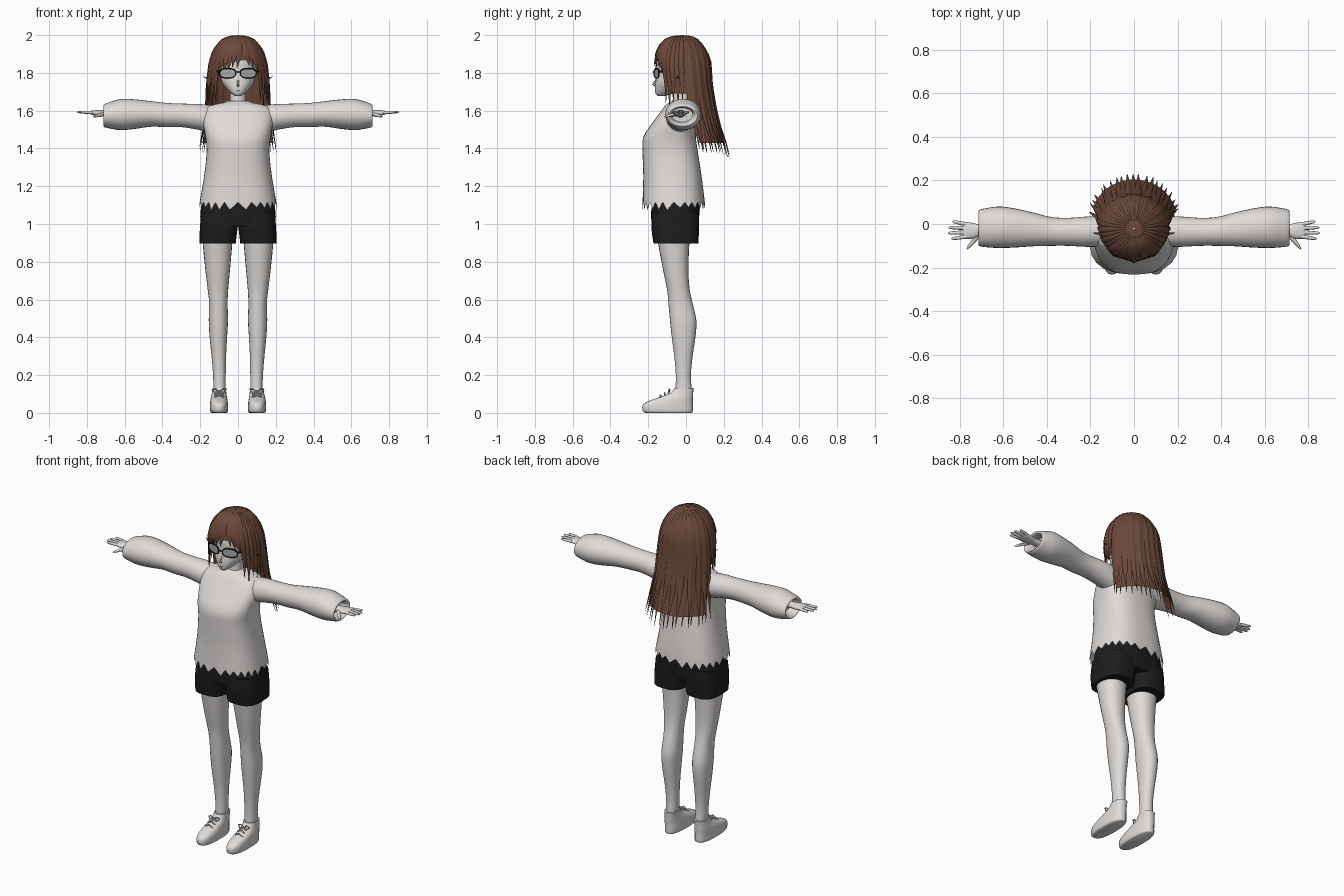
import bpy, bmesh, math, random
from mathutils import Vector

random.seed(4)
if "Cube" in bpy.data.objects:
    bpy.data.objects.remove(bpy.data.objects["Cube"])


def material(name, rgb):
    m = bpy.data.materials.new(name)
    m.use_nodes = True
    m.diffuse_color = (*rgb, 1)
    m.node_tree.nodes["Principled BSDF"].inputs["Base Color"].default_value = (*rgb, 1)
    return m


PALE = material("pale grey", (0.74, 0.71, 0.69))
BROWN = material("hair brown", (0.15, 0.066, 0.043))
BLACK = material("shorts black", (0.012, 0.012, 0.013))
FRAME = material("frame black", (0.008, 0.008, 0.008))
LENS = material("lens grey", (0.4, 0.4, 0.41))


def finish(name, bm, mat, mirror=False):
    bmesh.ops.recalc_face_normals(bm, faces=bm.faces)
    me = bpy.data.meshes.new(name)
    bm.to_mesh(me)
    bm.free()
    me.materials.append(mat)
    ob = bpy.data.objects.new(name, me)
    bpy.context.collection.objects.link(ob)
    bpy.ops.object.select_all(action="DESELECT")
    ob.select_set(True)
    bpy.context.view_layer.objects.active = ob
    bpy.ops.object.shade_smooth_by_angle(angle=math.radians(50))
    if mirror:
        ob.modifiers.new("Mirror", "MIRROR")
    return ob


def skin(bm, rings, caps=True, closed=True):
    """Join successive rings of points with quads."""
    vs = [[bm.verts.new(p) for p in r] for r in rings]
    n = len(vs[0])
    for a, b in zip(vs, vs[1:]):
        for i in range(n if closed else n - 1):
            j = (i + 1) % n
            bm.faces.new((a[i], a[j], b[j], b[i]))
    if caps:
        bm.faces.new(vs[0])
        bm.faces.new(vs[-1])


def resample(rows, k=3):
    """Smooth curve through rows of numbers."""
    out = []
    for i in range(len(rows) - 1):
        p = [rows[max(i - 1, 0)], rows[i], rows[i + 1], rows[min(i + 2, len(rows) - 1)]]
        for s in range(k):
            t = s / k
            out.append([0.5 * (2 * b + (c - a) * t + (2 * a - 5 * b + 4 * c - d) * t * t
                               + (3 * b - a - 3 * c + d) * t ** 3) for a, b, c, d in zip(*p)])
    return out + [list(rows[-1])]


def section_rings(rows, axis="z", n=24, power=2.2):
    """Rows are (station, low a, high a, low b, high b)."""
    rings = []
    for t, a0, a1, b0, b1 in resample(rows):
        ring = []
        for i in range(n):
            c, s = math.cos(math.tau * i / n), math.sin(math.tau * i / n)
            a = (a0 + a1) / 2 + (a1 - a0) / 2 * math.copysign(abs(c) ** (2 / power), c)
            b = (b0 + b1) / 2 + (b1 - b0) / 2 * math.copysign(abs(s) ** (2 / power), s)
            ring.append(Vector((a, b, t) if axis == "z" else (t, a, b)))
        rings.append(ring)
    return rings


def loft(name, rows, mat, mirror=False, **kw):
    bm = bmesh.new()
    skin(bm, section_rings(rows, **kw))
    return finish(name, bm, mat, mirror)


def sweep(bm, pts, sizes, side=(0, 1, 0), n=6):
    """Tapered strand along points; sizes are (half width, half thickness)."""
    pts = [Vector(p) for p in pts]
    rings = []
    for i, p in enumerate(pts):
        tan = (pts[min(i + 1, len(pts) - 1)] - pts[max(i - 1, 0)]).normalized()
        u = Vector(side)
        u = (u - tan * u.dot(tan)).normalized()
        v = tan.cross(u)
        w, h = sizes[i] if isinstance(sizes, list) else sizes
        rings.append([p + u * w * math.cos(math.tau * k / n) + v * h * math.sin(math.tau * k / n)
                      for k in range(n)])
    skin(bm, rings)


def sym(rows):
    """Expand (z, half width, y0, y1) rows."""
    return [(z, -w, w, a, b) for z, w, a, b in rows]


# Legs and shoes
loft("leg", [(.06, .068, .128, -.05, .028), (.12, .066, .13, -.055, .03), (.2, .065, .132, -.054, .026),
             (.3, .063, .14, -.062, .035), (.4, .058, .15, -.075, .05), (.49, .053, .155, -.085, .055),
             (.58, .055, .153, -.093, .035), (.65, .052, .16, -.1, .02), (.75, .043, .172, -.12, .013),
             (.9, .03, .187, -.148, .018), (.98, .025, .19, -.155, .03)], PALE, True)
loft("shoe", [(0, .06, .14, -.21, .03), (.008, .054, .147, -.228, .036), (.04, .053, .148, -.23, .036),
              (.06, .055, .147, -.205, .036), (.08, .058, .144, -.15, .037), (.105, .062, .138, -.085, .038),
              (.132, .062, .136, -.062, .04)], PALE, True, power=2.5)
bm = bmesh.new()
for s in (-1, 1):
    sweep(bm, [(.1, -.088, .113), (.1 + s * .02, -.09, .127), (.1 + s * .036, -.085, .12),
               (.1 + s * .022, -.095, .105), (.1, -.092, .108)], (.004, .004))
for k in range(3):
    y = -.135 + k * .022
    sweep(bm, [(.075, y, .082 + k * .012), (.1, y, .094 + k * .012), (.125, y, .082 + k * .012)], (.004, .004))
finish("shoe_laces", bm, PALE, True)

# Shorts
loft("shorts_seat", sym([(.99, .195, -.178, .066), (1.04, .2, -.185, .07), (1.12, .19, -.18, .07),
                         (1.2, .165, -.17, .06)]), BLACK, power=2.8, n=32)
loft("shorts_leg", [(.897, .012, .203, -.172, .066), (.95, .006, .203, -.18, .068),
                    (1.0, .0, .2, -.183, .07), (1.06, .0, .195, -.178, .066)], BLACK, True, power=3)

# Sweater body with ragged hem
bm = bmesh.new()
rings = section_rings(sym([(1.115, .203, -.23, .1), (1.25, .18, -.226, .083), (1.38, .166, -.23, .063),
                           (1.46, .172, -.226, .052), (1.54, .186, -.175, .048), (1.6, .182, -.13, .046),
                           (1.627, .15, -.11, .04), (1.642, .08, -.09, .025), (1.65, .062, -.08, .018)]),
                      n=48, power=2.6)
for i in range(1, 48, 2):
    rings[0][i].z -= random.uniform(.025, .045)
    rings[0][i].x *= 1.02
skin(bm, rings, caps=False)
bm.verts.ensure_lookup_table()
bm.faces.new(bm.verts[-48:])
finish("sweater_body", bm, PALE)

# Puffed sleeves folding in at the cuff
loft("sleeve", [(.1, -.1, .035, 1.47, 1.622), (.2, -.105, .035, 1.497, 1.635), (.3, -.1, .028, 1.513, 1.637),
                (.38, -.1, .032, 1.513, 1.641), (.46, -.102, .052, 1.515, 1.65), (.55, -.108, .072, 1.503, 1.66),
                (.62, -.11, .08, 1.497, 1.662), (.68, -.106, .072, 1.506, 1.645), (.71, -.1, .064, 1.514, 1.632),
                (.706, -.088, .052, 1.526, 1.62), (.66, -.075, .035, 1.54, 1.615)],
     PALE, True, axis="x", n=28, power=2)

# Hands
loft("palm", [(.64, -.055, -.005, 1.562, 1.605), (.7, -.052, -.004, 1.568, 1.602), (.735, -.066, .004, 1.57, 1.603),
              (.77, -.068, .009, 1.577, 1.601), (.783, -.064, .006, 1.582, 1.598)], PALE, True, axis="x", n=16)
bm = bmesh.new()
taper = [(.0095, .009), (.0085, .008), (.007, .006), (.002, .002)]
for y, tip, end in ((-.058, -.068, .838), (-.038, -.042, .853), (-.019, -.016, .85), (-.001, .012, .832)):
    sweep(bm, [(.77 + (end - .77) * f, y + (tip - y) * f, 1.59 + .003 * f) for f in (0, .5, .88, 1)], taper, n=8)
sweep(bm, [(.715, -.05, 1.58), (.74, -.083, 1.575), (.758, -.105, 1.57), (.766, -.115, 1.568)],
      [(.014, .011), (.01, .009), (.007, .006), (.002, .002)], n=8)
finish("fingers", bm, PALE, True)

# Neck, head and nose
loft("neck", sym([(1.6, .05, -.08, .025), (1.66, .042, -.07, .02), (1.74, .042, -.07, .03)]), PALE)
loft("head", sym([(1.677, .014, -.15, -.115), (1.69, .034, -.161, -.07), (1.715, .06, -.164, -.01),
                  (1.75, .085, -.162, .04), (1.8, .097, -.155, .08), (1.86, .104, -.155, .09),
                  (1.92, .09, -.125, .07), (1.96, .05, -.08, .03)]), PALE, n=32)
bm = bmesh.new()
sweep(bm, [(0, -.152, 1.775), (0, -.166, 1.75), (0, -.176, 1.738), (0, -.16, 1.73)],
      [(.003, .003), (.006, .006), (.005, .005), (.008, .004)], side=(1, 0, 0))
finish("nose", bm, PALE)
bm = bmesh.new()
sweep(bm, [(-.011, -.163, 1.706), (0, -.1645, 1.704), (.011, -.163, 1.706)], (.0015, .0012))
finish("mouth", bm, BROWN)


# Glasses
def lens_point(k):
    c, s = math.cos(math.tau * k / 24), math.sin(math.tau * k / 24)
    dx = .042 * math.copysign(abs(c) ** .75, c)
    return (.055 + dx, -.168 + .3 * (dx + .042), 1.798 + .025 * math.copysign(abs(s) ** .75, s))


bm = bmesh.new()
bm.faces.new([bm.verts.new(lens_point(k)) for k in range(24)])
finish("lens", bm, LENS, True)
bm = bmesh.new()
sweep(bm, [lens_point(k) for k in range(25)], [(.004, .0045 if 1 < k < 11 else .003) for k in range(25)])
sweep(bm, [(0, -.176, 1.806), (.014, -.168, 1.804)], (.003, .003))
sweep(bm, [(.094, -.145, 1.808), (.11, -.13, 1.808), (.113, -.02, 1.8)], (.005, .003), side=(0, 0, 1))
finish("glasses_frame", bm, FRAME, True)

# Hair: outline by height as (z, centre y, half width, half depth)
OUTLINE = [(2.0, -.02, .0, .0), (1.995, -.02, .043, .045), (1.98, -.022, .08, .08), (1.95, -.024, .107, .107),
           (1.91, -.022, .132, .13), (1.85, -.02, .15, .146), (1.75, -.01, .163, .14), (1.62, .0, .168, .15),
           (1.5, .02, .188, .163), (1.4, .03, .207, .192), (1.3, .03, .21, .205)]


def hair_point(deg, z, scale=1.0):
    a = math.radians(deg)
    for p, q in zip(OUTLINE, OUTLINE[1:]):
        if z >= q[0]:
            f = (p[0] - z) / (p[0] - q[0])
            c, rx, ry = (p[i] + (q[i] - p[i]) * f for i in (1, 2, 3))
            return Vector((scale * rx * math.sin(a), c + scale * ry * math.cos(a), z))


def lock(bm, deg, tip, width, scale=1.0, drift=0.0, steps=14):
    pts, sizes = [], []
    for i in range(steps + 1):
        u = i / steps
        pts.append(hair_point(deg + drift * u * u, 1.996 - (1.996 - tip) * u ** 1.8, scale))
        w = min(1, .12 + u * 2) * min(1, .06 + (1 - u) * 3.5)
        sizes.append((width * w, .008 * w))
    a = math.radians(deg)
    sweep(bm, pts, sizes, side=(math.cos(a), -math.sin(a), 0))


# Under layer: long behind, shorter at the temples, open over the face
bm = bmesh.new()
columns = []
for deg in range(-180, 181, 5):
    low = 1.43 if abs(deg) < 80 else 1.69 if abs(deg) < 122 else 1.865
    columns.append([hair_point(deg, 1.9995 - (1.9995 - low) * (k / 16) ** 1.8, .965) for k in range(17)])
skin(bm, columns, caps=False, closed=False)
bmesh.ops.remove_doubles(bm, verts=bm.verts, dist=.0005)
finish("hair_under_layer", bm, BROWN)

bm = bmesh.new()
for k in range(-10, 11):
    lock(bm, k * 8, 1.342 + .035 * abs(k / 10) + random.uniform(0, .025), .0195,
         1 + .025 * (k % 2), random.uniform(-3, 3))
finish("back_hair_locks", bm, BROWN)

bm = bmesh.new()
for s in (-1, 1):
    for deg, tip in ((90, 1.66), (100, 1.64), (110, 1.65), (120, 1.625), (129, 1.645)):
        lock(bm, s * deg, tip + random.uniform(-.01, .01), .017, 1 - .01 * (deg % 20 == 0), s * 6)
    sweep(bm, [(s * .13, -.04, 1.80), (s * .155, -.045, 1.778), (s * .173, -.044, 1.773), (s * .188, -.04, 1.785)],
          [(.004, .004), (.005, .004), (.004, .003), (.001, .001)])
finish("side_hair_locks", bm, BROWN)

bm = bmesh.new()
for deg, tip in ((138, 1.775), (147, 1.80), (156, 1.825), (165, 1.84), (174, 1.825), (183, 1.83),
                 (192, 1.815), (201, 1.80), (211, 1.785), (221, 1.765)):
    lock(bm, deg, tip, .019, 1.0 + .02 * (deg % 2), -8 if deg < 170 else 8)
finish("fringe_locks", bm, BROWN)
